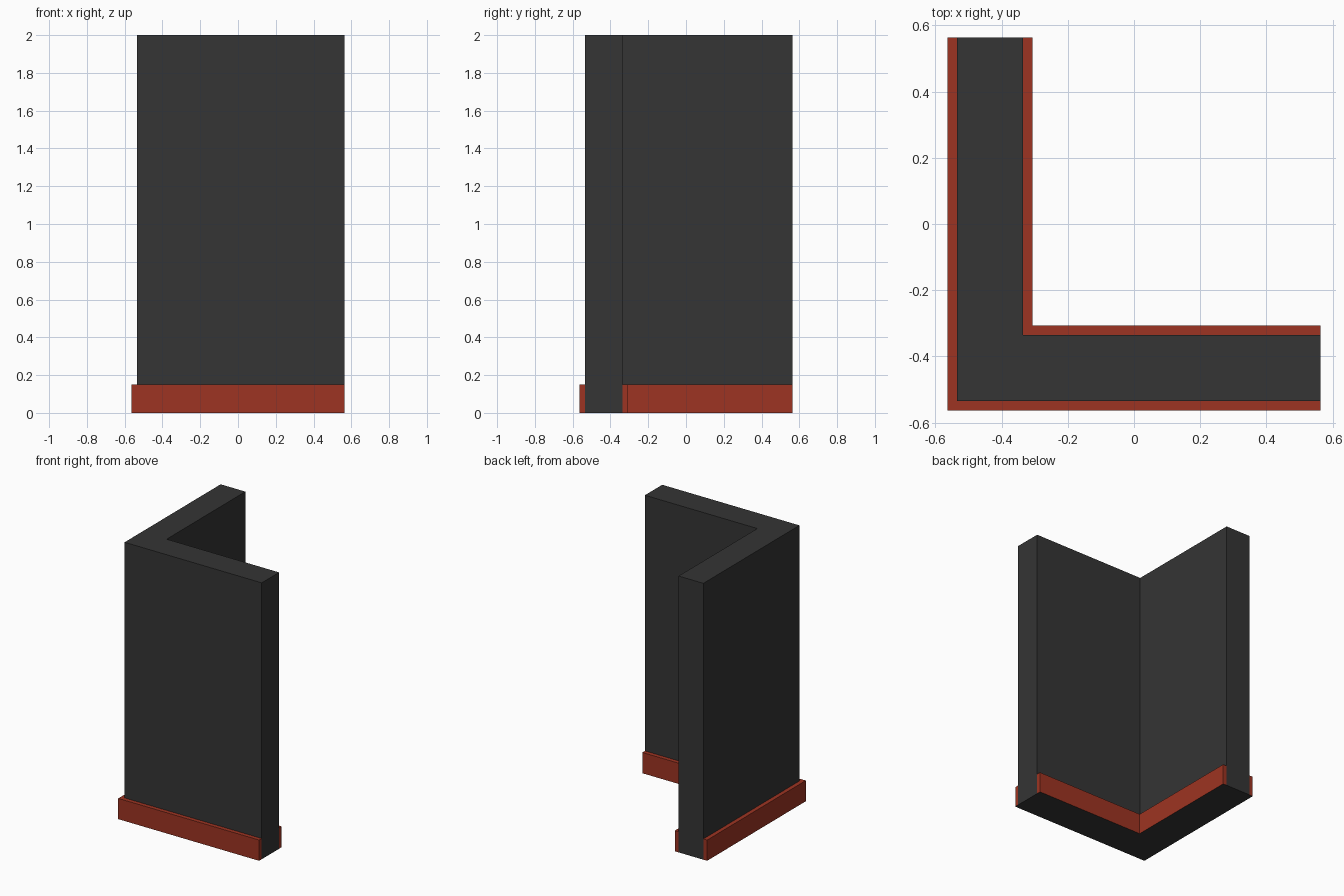
import bpy, bmesh

if "Cube" in bpy.data.objects:
    bpy.data.objects.remove(bpy.data.objects["Cube"])

E = 0.564          # overall half-width, also where the open ends stop
T = 0.03           # skirting thickness
O = -E + T         # outer wall face
I = -0.336         # inner wall face


def material(name, rgb):
    m = bpy.data.materials.new(name)
    m.diffuse_color = (*rgb, 1)
    m.use_nodes = True
    m.node_tree.nodes["Principled BSDF"].inputs["Base Color"].default_value = m.diffuse_color
    return m


dark = material("dark grey", (0.035, 0.035, 0.035))
red = material("brick red", (0.34, 0.034, 0.016))


def prism(name, profile, height, mats):
    """Extrude a floor profile upward; the underside takes the last material."""
    bm = bmesh.new()
    base = bm.faces.new([bm.verts.new((x, y, 0)) for x, y in profile])
    top = bmesh.ops.extrude_face_region(bm, geom=[base], use_keep_orig=True)["geom"]
    bmesh.ops.translate(bm, vec=(0, 0, height),
                        verts=[g for g in top if isinstance(g, bmesh.types.BMVert)])
    bmesh.ops.recalc_face_normals(bm, faces=bm.faces)
    for f in bm.faces:
        if f.normal.z < -0.5:
            f.material_index = len(mats) - 1
    me = bpy.data.meshes.new(name)
    bm.to_mesh(me)
    bm.free()
    for m in mats:
        me.materials.append(m)
    ob = bpy.data.objects.new(name, me)
    bpy.context.collection.objects.link(ob)


def l_profile(a, b):
    """L shape between the outer line a and the inner line b, arms ending at E."""
    return [(a, a), (E, a), (E, b), (b, b), (b, E), (a, E)]


# Corner wall
prism("corner_wall", l_profile(O, I), 2.0, [dark])
# Skirting boards along the outer and inner faces
prism("outer_skirting", l_profile(-E, O), 0.15, [red, dark])
prism("inner_skirting", l_profile(I, I + T), 0.15, [red, dark])
